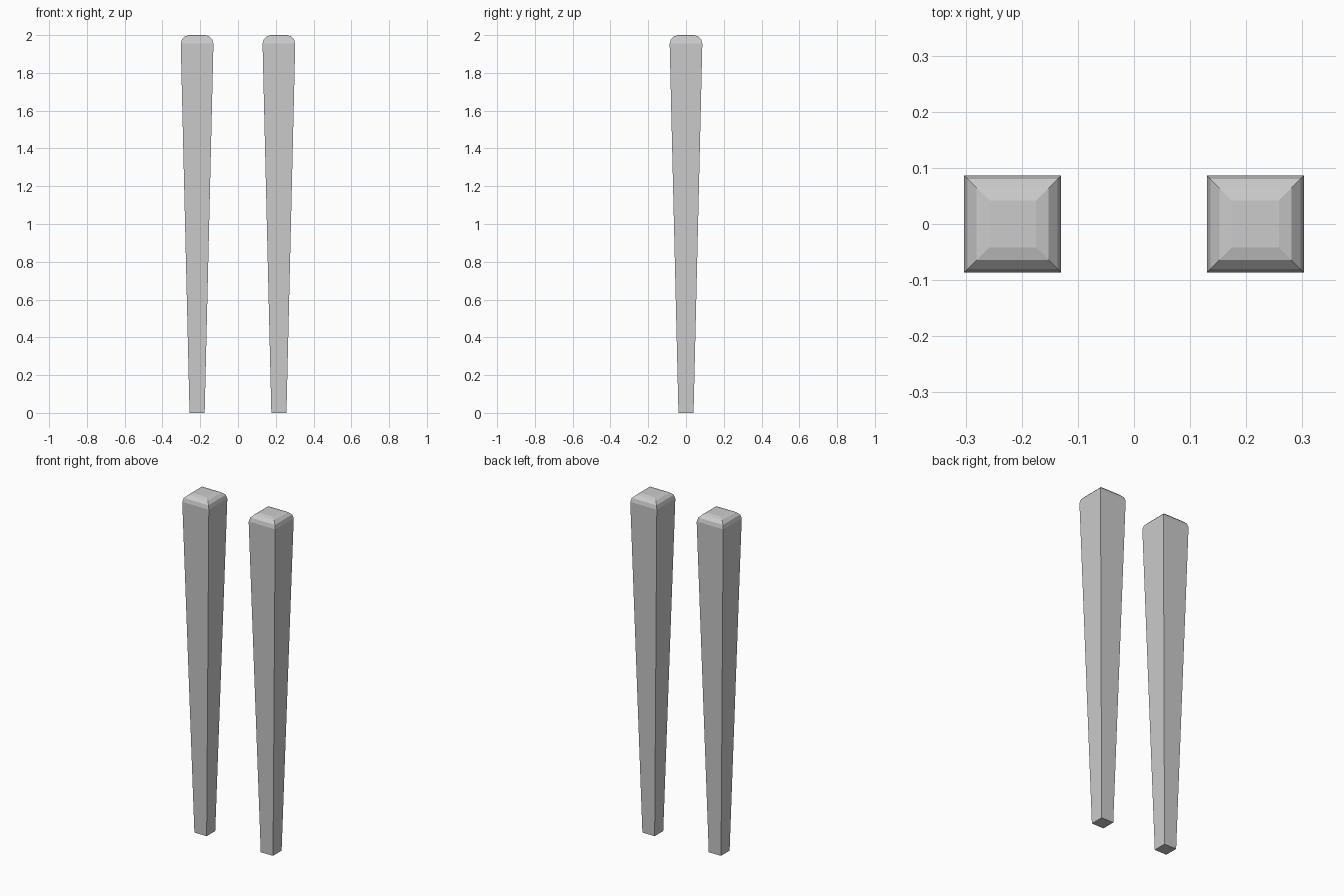
import bpy, bmesh, math

if "Cube" in bpy.data.objects:
    bpy.data.objects.remove(bpy.data.objects["Cube"])

CX, TIP, TOP, R = 0.2165, 0.04, 0.0865, 0.045

# Half-width / height profile: narrow tip, wide end, rounded crown in 3 steps
profile = [(TIP, 0.0)]
for i in range(4):
    a = math.radians(30 * i)
    profile.append((TOP - R * (1 - math.cos(a)), 2 - R + R * math.sin(a)))


def tapered_stick(name, x):
    bm = bmesh.new()
    rings = [[bm.verts.new((sx * h, sy * h, z))
              for sx, sy in ((-1, -1), (1, -1), (1, 1), (-1, 1))]
             for h, z in profile]
    for lo, hi in zip(rings, rings[1:]):
        for i in range(4):
            j = (i + 1) % 4
            bm.faces.new((lo[i], lo[j], hi[j], hi[i]))
    # End caps
    bm.faces.new(rings[0][::-1])
    bm.faces.new(rings[-1])
    mesh = bpy.data.meshes.new(name)
    bm.to_mesh(mesh)
    bm.free()
    obj = bpy.data.objects.new(name, mesh)
    obj.location.x = x
    bpy.context.collection.objects.link(obj)


# The pair of sticks
tapered_stick("left_stick", -CX)
tapered_stick("right_stick", CX)
